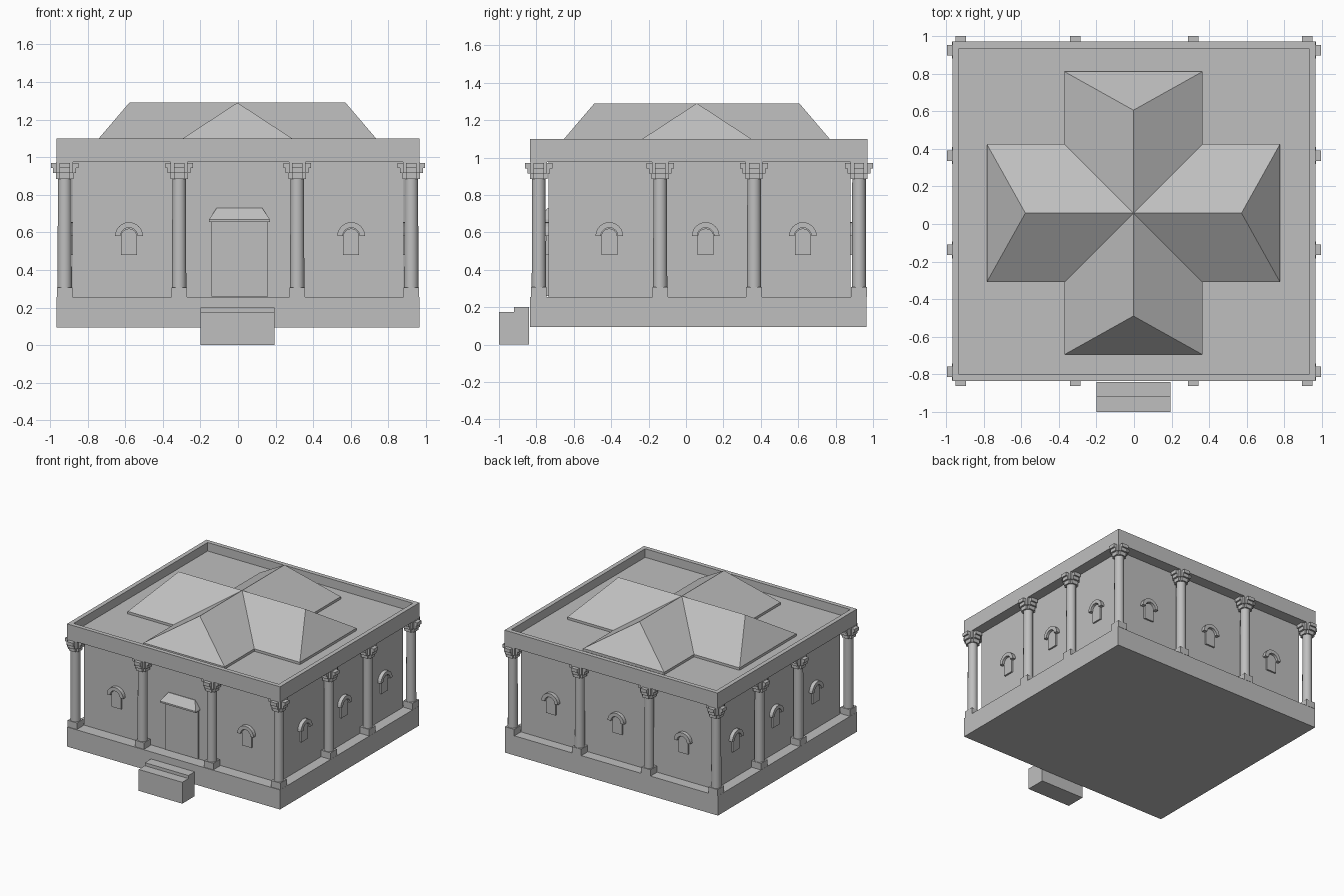
import bpy, bmesh, math
from mathutils import Matrix, Vector

if "Cube" in bpy.data.objects:
    bpy.data.objects.remove(bpy.data.objects["Cube"], do_unlink=True)

stone = bpy.data.materials.new("grey_stone")
stone.use_nodes = True
grey = (0.52, 0.52, 0.52, 1)
stone.diffuse_color = grey
stone.node_tree.nodes["Principled BSDF"].inputs["Base Color"].default_value = grey

MID = 0.068  # depth centre of the building


def finish(name, bm, matrix=Matrix()):
    bmesh.ops.recalc_face_normals(bm, faces=bm.faces)
    mesh = bpy.data.meshes.new(name)
    bm.to_mesh(mesh)
    bm.free()
    mesh.materials.append(stone)
    return place(name, mesh, matrix)


def place(name, mesh, matrix):
    obj = bpy.data.objects.new(name, mesh)
    obj.matrix_world = matrix
    bpy.context.collection.objects.link(obj)
    return obj


def add_box(bm, x0, x1, y0, y1, z0, z1):
    size = Matrix.Diagonal((x1 - x0, y1 - y0, z1 - z0, 1))
    centre = Matrix.Translation(((x0 + x1) / 2, (y0 + y1) / 2, (z0 + z1) / 2))
    bmesh.ops.create_cube(bm, size=1, matrix=centre @ size)


def box(name, *bounds):
    bm = bmesh.new()
    add_box(bm, *bounds)
    return finish(name, bm)


def extrude(name, outline, depth, matrix=Matrix()):
    """Outline in x and z, standing out from the wall towards -y."""
    bm = bmesh.new()
    face = bm.faces.new([bm.verts.new((x, 0, z)) for x, z in outline])
    new = bmesh.ops.extrude_face_region(bm, geom=[face])["geom"]
    bmesh.ops.translate(bm, vec=(0, -depth, 0),
                        verts=[v for v in new if isinstance(v, bmesh.types.BMVert)])
    return finish(name, bm, matrix)


def arc(radius, z, start=0.0, end=math.pi, steps=12):
    angles = [start + (end - start) * i / steps for i in range(steps + 1)]
    return [(radius * math.cos(a), z + radius * math.sin(a)) for a in angles]


# Platform, hall and front steps
box("platform", -0.965, 0.965, -0.835, 0.965, 0.095, 0.255)
box("hall_walls", -0.88, 0.88, -0.735, 0.88, 0.255, 0.975)
bm = bmesh.new()
outline = [(-1, 0), (-0.84, 0), (-0.84, 0.2), (-0.92, 0.2), (-0.92, 0.175), (-1, 0.175)]
face = bm.faces.new([bm.verts.new((-0.2, y, z)) for y, z in outline])
new = bmesh.ops.extrude_face_region(bm, geom=[face])["geom"]
bmesh.ops.translate(bm, vec=(0.395, 0, 0),
                    verts=[v for v in new if isinstance(v, bmesh.types.BMVert)])
finish("front_steps", bm)

# Entablature with a sunken flat roof
bm = bmesh.new()
add_box(bm, -0.965, 0.965, -0.835, 0.97, 0.975, 1.1)
bm.normal_update()
top = max(bm.faces, key=lambda f: f.calc_center_median().z)
bmesh.ops.inset_region(bm, faces=[top], thickness=0.05)
new = bmesh.ops.extrude_face_region(bm, geom=[top])["geom"]
bmesh.ops.translate(bm, vec=(0, 0, -0.07),
                    verts=[v for v in new if isinstance(v, bmesh.types.BMVert)])
bmesh.ops.delete(bm, geom=[top] if top.is_valid else [], context="FACES_ONLY")
finish("entablature", bm)

# Cross-shaped hipped roof, four arms meeting at one peak
HALF, EAVE, PEAK, FLOOR = 0.367, 1.05, 1.29, 1.03


def roof_arm(name, length, angle):
    bm = bmesh.new()
    v = lambda x, y, z: bm.verts.new((x, y, z))
    peak, ridge = v(0, 0, PEAK), v(length - 0.205, 0, PEAK)
    rim = [v(HALF, -HALF, EAVE), v(length, -HALF, EAVE),
           v(length, HALF, EAVE), v(HALF, HALF, EAVE)]
    low = [v(p.co.x, p.co.y, FLOOR) for p in rim]
    bm.faces.new((peak, rim[0], rim[1], ridge))
    bm.faces.new((ridge, rim[1], rim[2]))
    bm.faces.new((ridge, rim[2], rim[3], peak))
    for i in range(3):
        bm.faces.new((low[i], low[i + 1], rim[i + 1], rim[i]))
    finish(name, bm, Matrix.Translation((-0.003, MID - 0.01, 0)) @ Matrix.Rotation(angle, 4, "Z"))


for i, side in enumerate(("left", "back", "right", "front")):
    roof_arm("roof_arm_" + side, 0.78 if i % 2 == 0 else 0.7525, i * math.pi / 2)

# Column shaft, plinth and stepped capital, shared by every column
bm = bmesh.new()
bmesh.ops.create_cone(bm, cap_ends=True, segments=24, radius1=0.038, radius2=0.036,
                      depth=0.62, matrix=Matrix.Translation((0, 0, 0.6)))
add_box(bm, -0.042, 0.042, -0.042, 0.042, 0.255, 0.308)
add_box(bm, -0.045, 0.045, -0.045, 0.045, 0.915, 0.975)
for z0, z1, reach in ((0.885, 0.915, 0.046), (0.915, 0.942, 0.061), (0.942, 0.97, 0.074)):
    add_box(bm, -reach, reach, -0.028, 0.028, z0, z1)
    add_box(bm, -0.028, 0.028, -reach, reach, z0, z1)
column = finish("column_1", bm, Matrix.Translation((-0.922, -0.787, 0)))
bpy.context.view_layer.objects.active = column
column.select_set(True)
bpy.ops.object.shade_smooth_by_angle(angle=math.radians(35))
column.select_set(False)

xs, ys = (-0.922, -0.313, 0.315, 0.922), (-0.787, -0.138, 0.364, 0.925)
spots = [(x, y) for x in xs for y in ys if abs(x) > 0.9 or y in (ys[0], ys[-1])]
for n, (x, y) in enumerate(spots[1:], 2):
    place("column_%d" % n, column.data, Matrix.Translation((x, y, 0)))


# Arched windows: a thin panel under a raised half-ring hood
def window(name, x, y, angle):
    matrix = Matrix.Translation((x, y, 0)) @ Matrix.Rotation(angle, 4, "Z")
    extrude(name + "_panel", [(-0.043, 0.48), (0.043, 0.48)] + arc(0.043, 0.577), 0.013, matrix)
    extrude(name + "_hood", arc(0.074, 0.58) + arc(0.045, 0.58, math.pi, 0), 0.03, matrix)


for x in (-0.58, 0.602):
    window("front_window", x, -0.735, 0)
for x in (-0.6, 0, 0.6):
    window("back_window", x, 0.88, math.pi)
for y in (-0.41, 0.105, 0.625):
    window("left_window", 0.88, y, math.pi / 2)
    window("right_window", -0.88, y, -math.pi / 2)

# Door with a small sloping canopy
box("door", -0.14, 0.16, -0.748, -0.735, 0.26, 0.656)
box("canopy_eave", -0.155, 0.17, -0.79, -0.735, 0.655, 0.668)
bm = bmesh.new()
add_box(bm, -0.155, 0.17, -0.79, -0.735, 0.668, 0.73)
for vert in bm.verts:
    if vert.co.z > 0.7:
        vert.co.x += 0.042 if vert.co.x < 0 else -0.042
        if vert.co.y < -0.76:
            vert.co.y = -0.74
finish("canopy_roof", bm)
